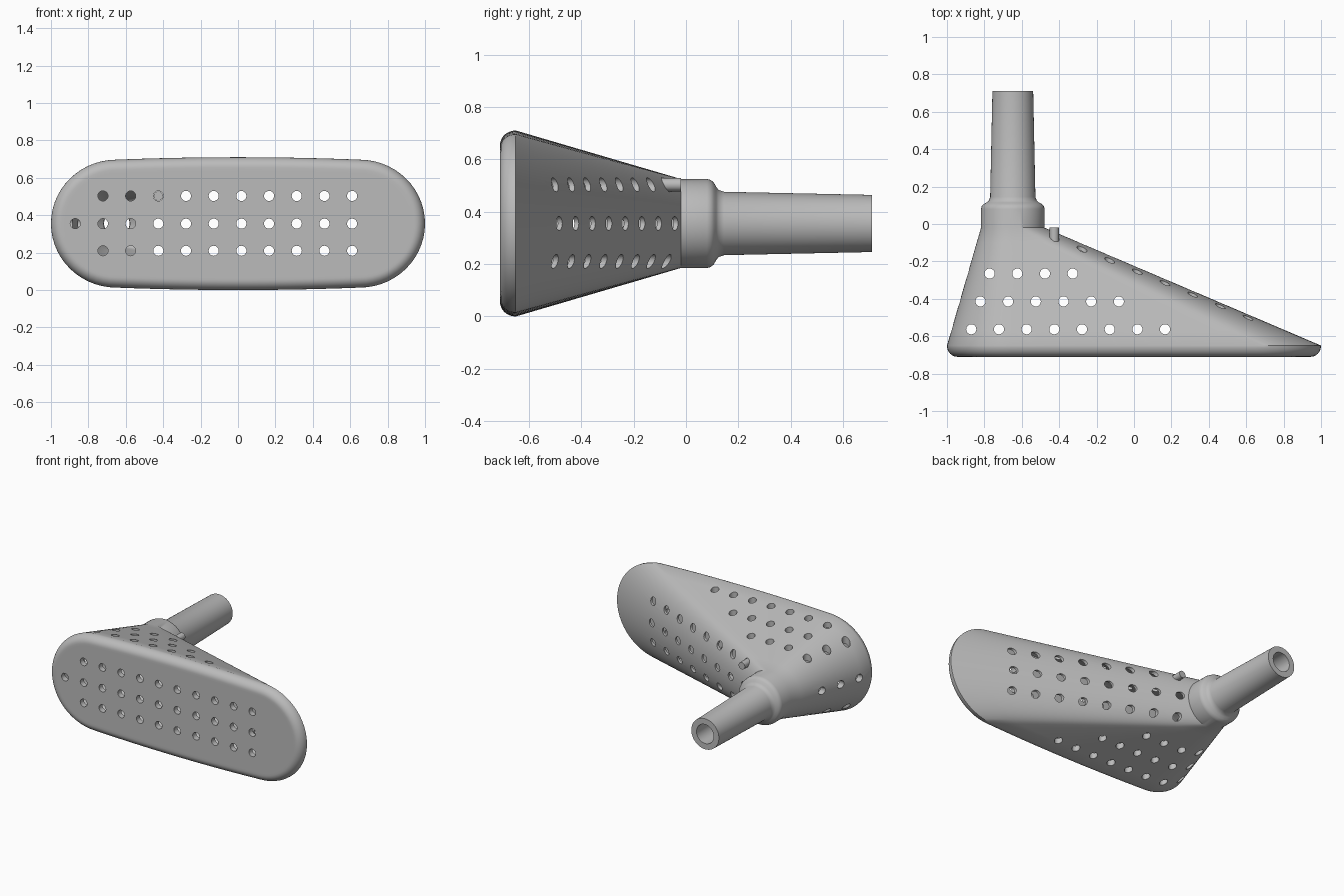
import bpy, bmesh
from math import sin, cos, pi, radians
from mathutils import Matrix, Vector

if "Cube" in bpy.data.objects:
    bpy.data.objects.remove(bpy.data.objects["Cube"])

grey = bpy.data.materials.new("plain_grey")
grey.use_nodes = True
grey.diffuse_color = (0.5, 0.5, 0.5, 1)
grey.node_tree.nodes["Principled BSDF"].inputs["Base Color"].default_value = (0.5, 0.5, 0.5, 1)

CX, CZ = -0.648, 0.355      # pipe axis
ARC, FLAT = 28, 14          # segments per rounded end and per long side
FAN = radians(8)            # part of the collar circle that meets a long side


def make_object(name, bm):
    bmesh.ops.recalc_face_normals(bm, faces=bm.faces)
    mesh = bpy.data.meshes.new(name)
    bm.to_mesh(mesh)
    bm.free()
    mesh.materials.append(grey)
    obj = bpy.data.objects.new(name, mesh)
    bpy.context.collection.objects.link(obj)
    return obj


def oblong(y, inset):
    """Rounded slot outline with slightly bowed long sides."""
    pts = []
    for side in (1, -1):
        for i in range(ARC):
            a = -pi / 2 + pi * i / ARC
            pts.append(Vector((side * (0.65 + (0.35 - inset) * cos(a)), y,
                               CZ + side * (0.342 - inset) * sin(a))))
        for i in range(FLAT):
            u = 1 - 2 * i / FLAT
            pts.append(Vector((side * 0.65 * u, y,
                               CZ + side * (0.342 - inset + 0.013 * (1 - u * u)))))
    return pts


def circle(y, r):
    """Circle with points matched to the oblong outline."""
    angles = []
    for start in (0, pi):
        angles += [start - pi / 2 + FAN + (pi - 2 * FAN) * i / ARC for i in range(ARC)]
        angles += [start + pi / 2 - FAN + 2 * FAN * i / FLAT for i in range(FLAT)]
    return [Vector((CX + r * cos(a), y, CZ + r * sin(a))) for a in angles]


def loft(a, b, steps):
    return [[p.lerp(q, k / steps) for p, q in zip(a, b)] for k in range(steps + 1)]


# Outer skin: rounded front rim, tapering hood, collar, pipe
rim = [oblong(-0.65 - 0.06 * cos(k * pi / 16), 0.055 * (1 - sin(k * pi / 16))) for k in range(8)]
rings = [oblong(-0.71, 0.07)] + rim
rings += loft(oblong(-0.65, 0), circle(-0.02, 0.17), 8)
collar = [(0.08, 0.17), (0.095, 0.166), (0.107, 0.155), (0.115, 0.14), (0.125, 0.128),
          (0.145, 0.121), (0.71, 0.109)]
rings += [circle(y, r) for y, r in collar]

# Inner skin: bore, then hood cavity back to the front wall
rings += [circle(y, r) for y, r in [(0.71, 0.068), (0.13, 0.07), (0.07, 0.13)]]
rings += loft(circle(-0.02, 0.13), oblong(-0.65, 0.04), 8)
rings.append(oblong(-0.67, 0.045))

bm = bmesh.new()
loops = [[bm.verts.new(p) for p in ring] for ring in rings]
for a, b in zip(loops, loops[1:]):
    for i in range(len(a)):
        j = (i + 1) % len(a)
        bm.faces.new((a[i], a[j], b[j], b[i]))
bm.faces.new(loops[0])
bm.faces.new(loops[-1])
body = make_object("strainer_body", bm)


def drill(bm, start, end, r=0.027):
    """Add a cylinder from start to end."""
    start, end = Vector(start), Vector(end)
    d = end - start
    m = Matrix.Translation((start + end) / 2) @ d.to_track_quat('Z', 'Y').to_matrix().to_4x4()
    bmesh.ops.create_cone(bm, cap_ends=True, segments=20, radius1=r, radius2=r,
                          depth=d.length, matrix=m)


# Drill patterns: front to back, top to bottom, and through the short side
STEP = 0.148
back, down, side = bmesh.new(), bmesh.new(), bmesh.new()
for z in (0.21, CZ, 0.503):
    for k in range(-1 if z == CZ else 0, 10):
        x = -0.722 + STEP * k
        drill(back, (x, -0.8, z), (x, 0.2 if k > 1 else -0.6, z))
for row, count in enumerate((8, 6, 4)):
    y = -0.563 + 0.149 * row
    for k in range(count):
        x = -0.87 + 0.049 * row + STEP * k
        drill(down, (x, y, -0.2), (x, y, 0.9))
    drill(side, (-1.1, y, CZ), (-0.7, y, CZ))

cutters = [make_object(n, b) for n, b in
           (("back_drills", back), ("down_drills", down), ("side_drills", side))]
bpy.context.view_layer.objects.active = body
for cutter in cutters:
    mod = body.modifiers.new(cutter.name, 'BOOLEAN')
    mod.operation, mod.solver, mod.object = 'DIFFERENCE', 'EXACT', cutter
    bpy.ops.object.modifier_apply(modifier=mod.name)
for cutter in cutters:
    bpy.data.objects.remove(cutter)

# Small peg plugging one hole beside the collar
bm = bmesh.new()
drill(bm, (-0.426, -0.16, 0.503), (-0.426, -0.02, 0.503), 0.025)
peg = make_object("peg", bm)

bpy.ops.object.select_all(action='DESELECT')
for obj in (body, peg):
    obj.select_set(True)
bpy.ops.object.shade_smooth_by_angle(angle=radians(32))
